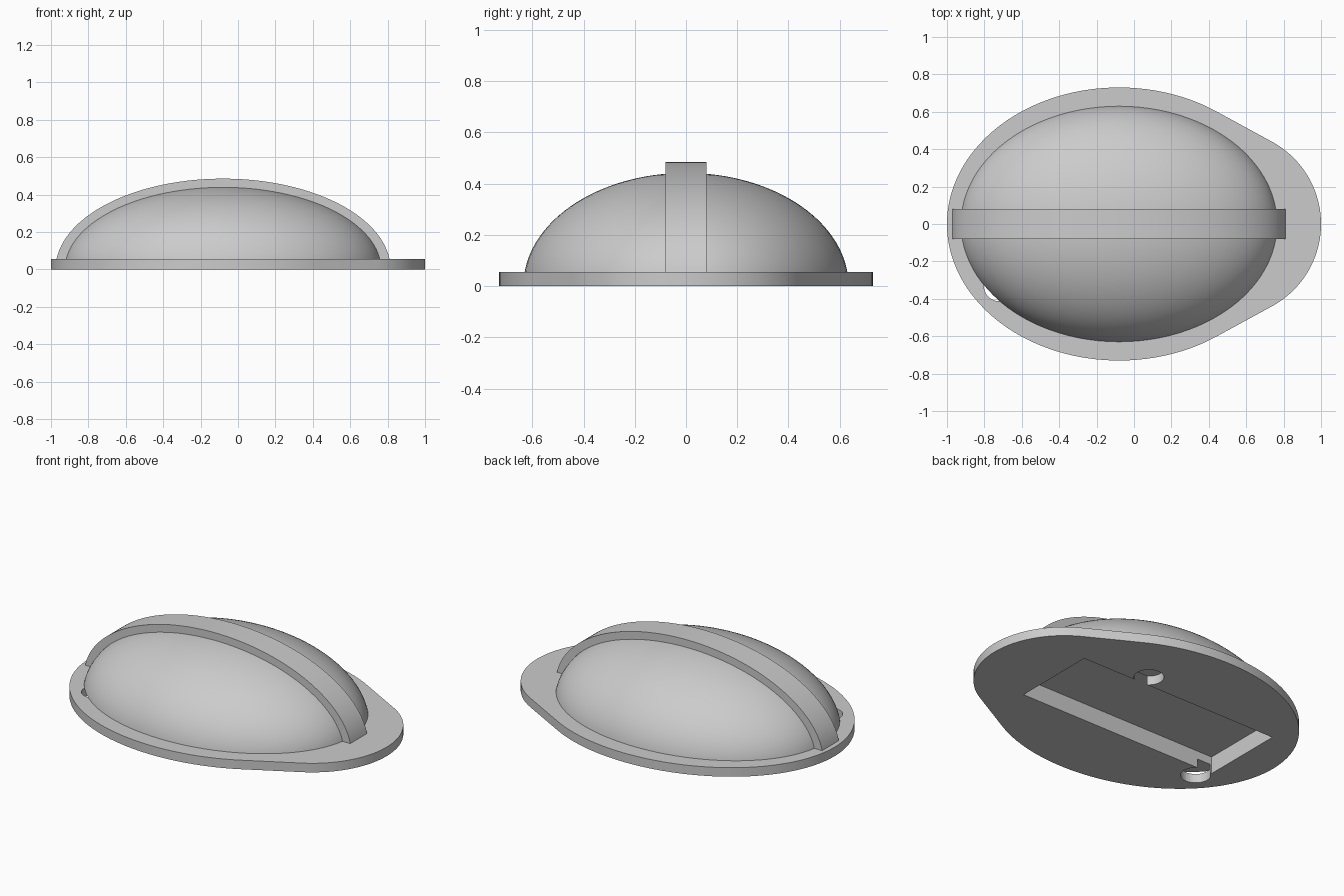
import bpy, bmesh, math
from mathutils import Matrix, Vector

cube = bpy.data.objects.get("Cube")
if cube:
    bpy.data.objects.remove(cube, do_unlink=True)

PLATE = 0.055      # plate thickness
CX = -0.08         # centre of the dome along x

grey = bpy.data.materials.new("plain grey")
grey.use_nodes = True
grey.diffuse_color = (0.6, 0.6, 0.6, 1)
grey.node_tree.nodes["Principled BSDF"].inputs["Base Color"].default_value = (0.6, 0.6, 0.6, 1)


def make(name, bm, smooth=True):
    bmesh.ops.recalc_face_normals(bm, faces=bm.faces)
    mesh = bpy.data.meshes.new(name)
    bm.to_mesh(mesh)
    bm.free()
    mesh.materials.append(grey)
    ob = bpy.data.objects.new(name, mesh)
    bpy.context.collection.objects.link(ob)
    if smooth:
        shade(ob)
    return ob


def shade(ob):
    bpy.ops.object.select_all(action='DESELECT')
    ob.select_set(True)
    bpy.context.view_layer.objects.active = ob
    bpy.ops.object.shade_smooth_by_angle(angle=math.radians(30))


def prism(points, offset):
    """Extrude a closed outline along the offset vector."""
    bm = bmesh.new()
    face = bm.faces.new([bm.verts.new(p) for p in points])
    ext = bmesh.ops.extrude_face_region(bm, geom=[face])
    moved = [g for g in ext["geom"] if isinstance(g, bmesh.types.BMVert)]
    bmesh.ops.translate(bm, verts=moved, vec=offset)
    return bm


def arc(cx, rx, ry, start, end, n):
    for i in range(n + 1):
        a = start + (end - start) * i / n
        yield cx + rx * math.cos(a), ry * math.sin(a)


def cut(ob, cutters):
    """Subtract each cutter from the part, applying the result."""
    for c in cutters:
        mod = ob.modifiers.new("cut", 'BOOLEAN')
        mod.operation = 'DIFFERENCE'
        mod.solver = 'EXACT'
        mod.object = c
        bpy.context.view_layer.objects.active = ob
        bpy.ops.object.modifier_apply(modifier=mod.name)
    shade(ob)


# Base plate: large ellipse joined by straight flanks to a round nose
join = math.acos(0.56)
nose = math.radians(61)
outline = list(arc(0.5, 0.5, 0.5, -nose, nose, 40))
outline += list(arc(CX, 0.92, 0.73, join, 2 * math.pi - join, 90))
plate = make("base_plate", prism([(x, y, 0) for x, y in outline], (0, 0, PLATE)))

# Dome: upper part of an ellipsoid, closed by a flat floor on the plate
bm = bmesh.new()
bmesh.ops.create_uvsphere(bm, u_segments=96, v_segments=64, radius=1)
bmesh.ops.transform(bm, verts=bm.verts, matrix=Matrix.Translation((CX, 0, 0))
                    @ Matrix.Diagonal((0.852, 0.635, 0.442, 1)))
cutting = bmesh.ops.bisect_plane(bm, geom=bm.verts[:] + bm.edges[:] + bm.faces[:],
                                 plane_co=(0, 0, PLATE), plane_no=(0, 0, 1), clear_inner=True)
rim = [g for g in cutting["geom_cut"] if isinstance(g, bmesh.types.BMEdge)]
bmesh.ops.contextual_create(bm, geom=rim)
dome = make("dome", bm)

# Central ridge: arched band running lengthwise over the dome
def arch(rx, rz):
    a = math.asin(PLATE / rz)
    return list(arc(CX, rx, rz, a, math.pi - a, 80))

band = arch(0.896, 0.485) + arch(0.83, 0.42)[::-1]
make("ridge", prism([(x, -0.08, z) for x, z in band], (0, 0.16, 0)))

# Underside: rectangular compartment and two round recesses
bm = bmesh.new()
bmesh.ops.create_cube(bm, size=1)
bmesh.ops.transform(bm, verts=bm.verts, matrix=Matrix.Translation((-0.1, 0, 0.005))
                    @ Matrix.Diagonal((1.35, 0.52, 0.2, 1)))
compartment = make("compartment_cutter", bm, False)

holes = []
for x, y in ((0.17, 0.33), (-0.72, -0.33)):
    ring = [(x + px, y + py, -0.1) for px, py in arc(0, 0.083, 0.083, 0, 2 * math.pi, 40)][:-1]
    holes.append(make("hole_cutter", prism(ring, (0, 0, 0.3)), False))

cut(plate, [compartment] + holes)
cut(dome, [compartment])
for c in [compartment] + holes:
    bpy.data.objects.remove(c, do_unlink=True)
